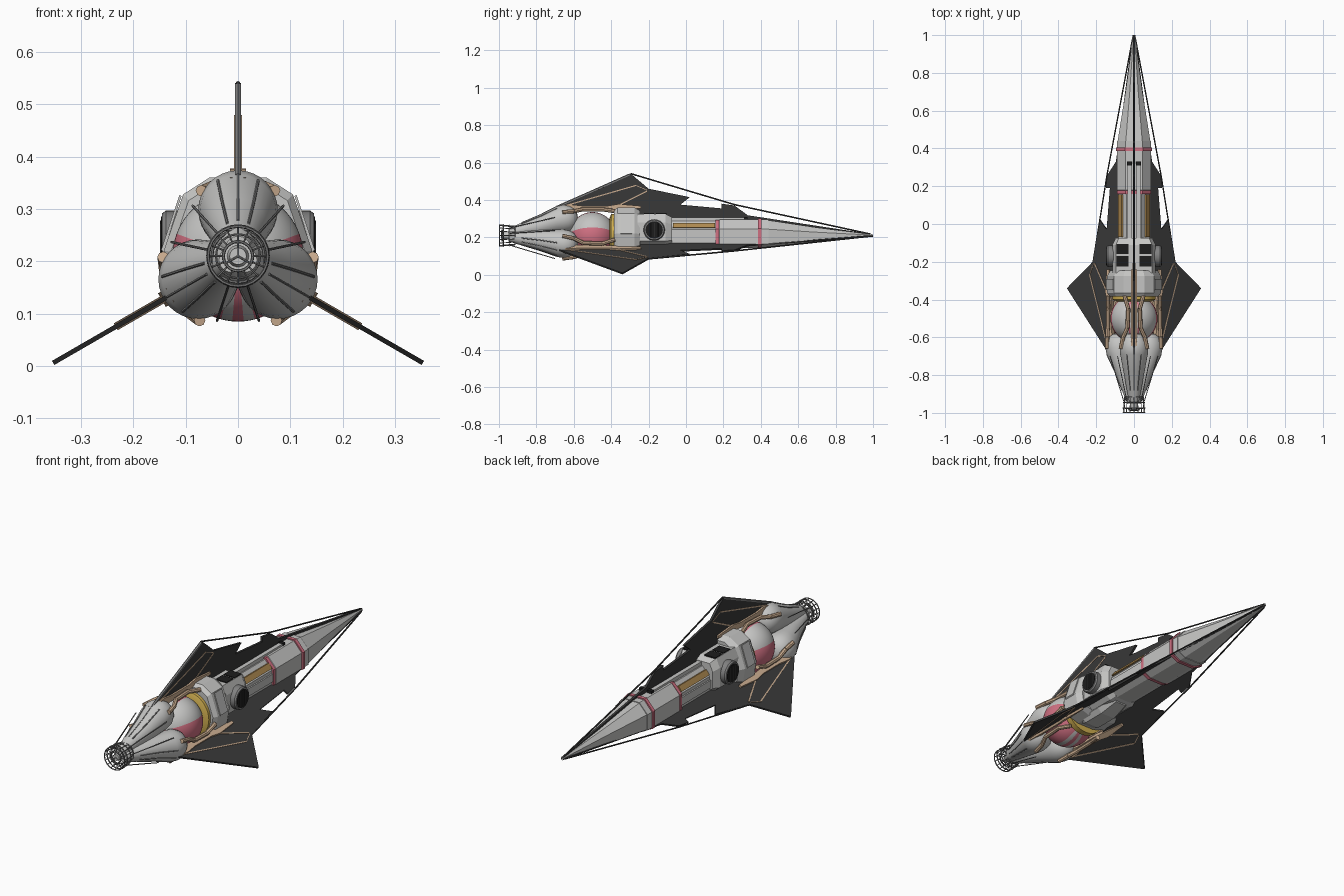
import bpy, bmesh, math
from mathutils import Vector, Matrix

if "Cube" in bpy.data.objects:
    bpy.data.objects.remove(bpy.data.objects["Cube"])

AX = 0.21                                  # height of the ship's long axis
ANG = {"top": 90, "right": -30, "left": 210}

def mat(name, r, g, b):
    m = bpy.data.materials.new(name)
    m.diffuse_color = (r, g, b, 1)
    m.use_nodes = True
    m.node_tree.nodes["Principled BSDF"].inputs["Base Color"].default_value = m.diffuse_color
    return m

WHITE = mat("hull light grey", .56, .56, .55)
GREY = mat("mid grey", .22, .22, .22)
DARK = mat("fin charcoal", .04, .04, .04)
BLACK = mat("vent black", .012, .012, .012)
PINK = mat("pink", .62, .16, .22)
TAN = mat("tan", .60, .42, .28)
GOLD = mat("gold", .62, .42, .08)
OCHRE = mat("ochre", .42, .25, .08)

def P(y, r, a, t=0.0):
    """Point at station y, radius r along angle a, t sideways."""
    c, s = math.cos(math.radians(a)), math.sin(math.radians(a))
    return Vector((r * c - t * s, y, AX + r * s + t * c))

def finish(name, bm, m, smooth=None):
    bmesh.ops.recalc_face_normals(bm, faces=bm.faces)
    me = bpy.data.meshes.new(name)
    bm.to_mesh(me); bm.free()
    ob = bpy.data.objects.new(name, me)
    bpy.context.collection.objects.link(ob)
    me.materials.append(m)
    if smooth:
        bpy.ops.object.select_all(action='DESELECT')
        ob.select_set(True)
        bpy.context.view_layer.objects.active = ob
        bpy.ops.object.shade_smooth_by_angle(angle=math.radians(smooth))
    return ob

def loft(name, rings, m, smooth=None):
    bm = bmesh.new()
    vs = [[bm.verts.new(p) for p in ring] for ring in rings]
    n = len(vs[0])
    for a, b in zip(vs, vs[1:]):
        for i in range(n):
            bm.faces.new((a[i], a[(i + 1) % n], b[(i + 1) % n], b[i]))
    bm.faces.new(vs[0]); bm.faces.new(vs[-1])
    return finish(name, bm, m, smooth)

def plate(name, outline, a, half, m):
    return loft(name, [[P(y, r, a, t) for y, r in outline] for t in (-half, half)], m)

def section(half, y, s=1.0, dz=0.0):
    """Mirrored cross-section ring from right-hand points, top to bottom."""
    pts = list(half) + [(-x, z) for x, z in reversed(half)]
    return [Vector((x * s, y, AX + dz + z * s)) for x, z in pts]

def rods(name, pairs, rad, m, sides=6):
    bm = bmesh.new()
    for p, q in pairs:
        d = Vector(q) - Vector(p)
        M = Matrix.Translation((Vector(p) + Vector(q)) / 2) @ d.to_track_quat('Z', 'Y').to_matrix().to_4x4()
        bmesh.ops.create_cone(bm, cap_ends=True, segments=sides, radius1=rad, radius2=rad, depth=d.length, matrix=M)
    return finish(name, bm, m, 40)

def circle(y, r, n=24, off=0.0, a=90):
    c = P(y, off, a)
    return [c + Vector((r * math.cos(i * math.tau / n), 0, r * math.sin(i * math.tau / n))) for i in range(n)]

def ring(name, y, r, rad, m, n=24):
    c = circle(y, r, n)
    return rods(name, [(c[i], c[(i + 1) % n]) for i in range(n)], rad, m)

def box(name, x0, x1, y0, y1, z0, z1, m):
    return loft(name, [[(x0, y, z0), (x1, y, z0), (x1, y, z1), (x0, y, z1)] for y in (y0, y1)], m)

# front lobes: three tapering pods with domed ends
LOBE = [(-.95, .014, .024), (-.88, .03, .038), (-.78, .054, .056), (-.69, .083, .073), (-.655, .088, .076),
        (-.625, .088, .071), (-.6, .088, .058), (-.583, .088, .035), (-.577, .088, .004)]
for k, a in ANG.items():
    loft(k + "_pod", [circle(y, r, 32, o, a) for y, o, r in LOBE], WHITE, 35)
    # raised panel seams along the pod
    for t in (-32, 0, 32):
        c, s = math.cos(math.radians(t)), math.sin(math.radians(t))
        pts = [P(y, o + r * c, a, r * s) for y, o, r in LOBE[1:4]]
        rods(k + "_pod_seam", list(zip(pts, pts[1:])), .0028, GREY)
    # slim cage struts running back to the pods
    rods(k + "_cage_strut", [(P(-.94, .055, a + d), P(-.70, .13, a + d)) for d in (-42, 42)], .0025, GREY)

# front cage
for y, r in ((-.997, .057), (-.975, .058), (-.945, .057), (-.915, .05)):
    ring("cage_ring", y, r, .003, GREY)
ring("cage_inner_ring", -.975, .042, .002, GREY)
ring("cage_hub_ring", -.985, .028, .003, GREY)
rods("cage_bars", [(P(-.997, .057, i * 22.5), P(-.915, .05, i * 22.5)) for i in range(16)], .0022, GREY)
rods("cage_spokes", [(P(-.98, .026, i * 22.5), P(-.975, .057, i * 22.5)) for i in range(16)], .0018, GREY)
loft("cage_hub", [circle(-.985, .016), circle(-.94, .022)], WHITE, 35)
rods("hub_spokes", [(P(-.987, 0, a), P(-.987, .028, a)) for a in ANG.values()], .002, GREY)

# central sphere, coloured in gores around the long axis
bm = bmesh.new()
bmesh.ops.create_uvsphere(bm, u_segments=72, v_segments=32, radius=.125,
                          matrix=Matrix.Translation((0, -.5, AX)) @ Matrix.Rotation(math.pi / 2, 4, 'X'))
sphere = finish("core_sphere", bm, WHITE, 40)
sphere.data.materials.append(PINK)
for f in sphere.data.polygons:
    a = math.degrees(math.atan2(f.center.z - AX, abs(f.center.x)))
    f.material_index = int(-75 < a < 20 or 75 < a < 80 or a < -85)
loft("gold_collar", [circle(-.41, .09, 40), circle(-.40, .115, 40), circle(-.37, .115, 40)], GOLD, 35)

# shoulder block behind the sphere
SH = [(.055, .15), (.105, .118), (.142, .01), (.13, -.06), (.05, -.085)]
loft("shoulder_block", [section(SH, -.385, .9), section(SH, -.365), section(SH, -.275), section(SH, -.245, .88)], WHITE)
for s in (1, -1):
    loft("shoulder_panel", [[(s * x, y, AX + z) for x, z in ((.108, .115), (.112, .117), (.147, .012), (.142, .008))]
                            for y in (-.35, -.29)], WHITE)

# engine block with round side intakes and top vents
EB = [(.03, .115), (.095, .115), (.115, .07), (.115, -.03), (.06, -.07)]
loft("engine_block", [section(EB, -.26), section(EB, -.11), section(EB, -.075, .85)], WHITE)
for s in (1, -1):
    def disc(x, r):
        return [(s * x, -.17 + r * math.cos(i * math.tau / 32), .24 + r * math.sin(i * math.tau / 32)) for i in range(32)]
    loft("intake_drum", [disc(.10, .057), disc(.138, .057), disc(.145, .052)], GREY, 35)
    loft("intake_grille", [disc(.14, .046), disc(.147, .046)], BLACK)
    rods("intake_bars", [((s * .147, -.17 + d, .24 - .038), (s * .147, -.17 + d, .24 + .038)) for d in (-.02, 0, .02)], .002, DARK)
    for y in (-.225, -.16):
        box("top_vent", s * .03, s * .093, y, y + .055, .322, .329, BLACK)

# main hull and nose
HULL = [(.045, .085), (.09, .035), (.09, -.045), (.045, -.068)]
loft("mid_hull", [section(HULL, -.25, .9), section(HULL, .17, .9), section(HULL, .18), section(HULL, .44)], WHITE)
loft("nose", [section(HULL, .44, .96), section(HULL, .70, .5), section(HULL, 1.0, .05)], WHITE)
for y, s in ((.168, .99), (.395, 1.07)):
    loft("pink_band", [section(HULL, y - .009, s), section(HULL, y + .009, s)], PINK)
for s in (1, -1):
    # upper rails, ochre stripes and rail end details
    box("top_rail", s * .012, s * .034, -.09, .31, .28, .305, WHITE)
    box("rail_end", s * .01, s * .036, .31, .33, .285, .308, BLACK)
    loft("ochre_stripe", [[(s * x, y, z) for x, z in ((.058, .273), (.067, .276), (.084, .252), (.076, .25))]
                          for y in (-.07, .155)], OCHRE)
    box("side_rail", s * .075, s * .088, -.08, .16, .185, .225, WHITE)

# three fins with stays, root brackets and tan edging
for k, a in ANG.items():
    tip = (-.296, .331) if k == "top" else (-.34, .408)
    body = [(-.69, .15), tip, (-.2, .25), (.02, .205), (-.03, .165), (.19, .145), (.19, .17), (.26, .16),
            (.33, .108), (1.0, .006), (.3, .06), (-.2, .08), (-.3, .12), (-.38, .135), (-.62, .135)]
    plate(k + "_fin", body, a, .006 if k == "top" else .0045, DARK)
    start = tip if k == "top" else (-.2, .25)
    stay = [P(*start, a), P(.26, .165, a), P(.985, .008, a)]
    rods(k + "_stay", list(zip(stay, stay[1:])), .004, DARK)
    if k == "top":
        rods("fin_leading_edge", [(P(-.69, .152, a), P(-.3, .325, a))], .007, GREY)
    # bracket that arches over the sphere
    plate(k + "_root_bracket", [(-.70, .150), (-.62, .166), (-.55, .158), (-.42, .158), (-.36, .168), (-.24, .158),
                                (-.24, .145), (-.38, .135), (-.43, .13), (-.56, .13), (-.62, .12), (-.68, .13)], a, .015, TAN)
    # side arms of the bracket
    for s in (1, -1):
        arm = [P(-.66, .125, a, s * .07), P(-.60, .13, a, s * .058), P(-.55, .14, a, s * .035), P(-.45, .14, a, s * .03), P(-.38, .13, a, s * .05)]
        rods(k + "_bracket_arm", list(zip(arm, arm[1:])), .011, TAN, 8)
    # thin tan lines on the fin
    for (y0, r0), (y1, r1) in (((-.66, .158), (-.27, .27)), ((-.36, .165), (-.21, .24)), ((-.27, .27), (-.21, .245))):
        plate(k + "_fin_line", [(y0, r0), (y0 + .004, r0 - .005), (y1 + .004, r1 - .005), (y1, r1)], a, .0075, TAN)

# belly fairing under the shoulder
BF = [(.05, -.05), (.062, -.075), (.04, -.098)]
loft("belly_fairing", [section(BF, -.36, .85), section(BF, -.32), section(BF, -.2), section(BF, -.1, .75)], WHITE)
